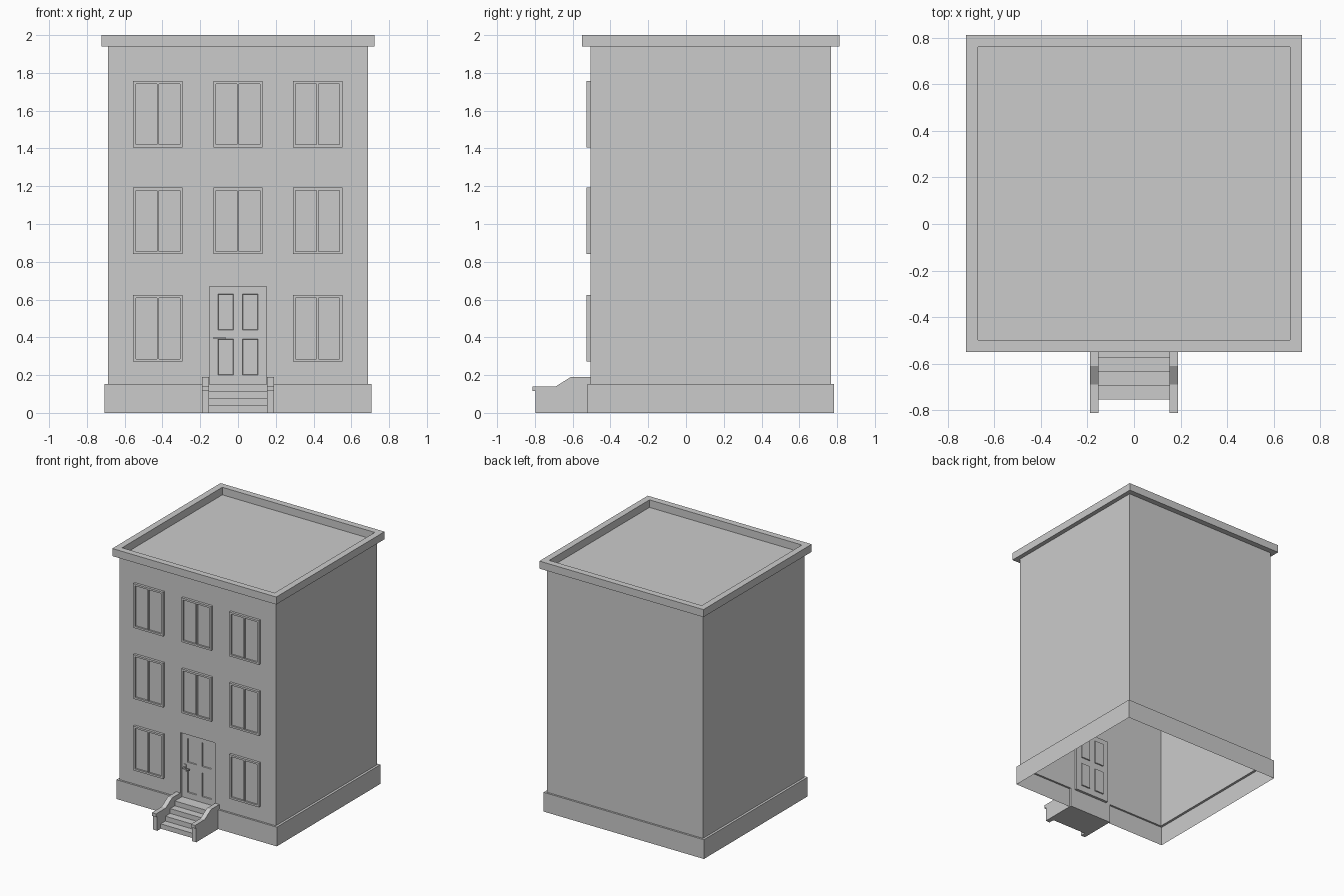
import bpy
import bmesh
from mathutils import Matrix, Vector

old = bpy.data.objects.get("Cube")
if old:
    bpy.data.objects.remove(old, do_unlink=True)

CENTRE_Y = 0.131
WALL = (0.687, 0.637)
PLINTH = (0.706, 0.652)
RIM_OUT = (0.722, 0.681)
RIM_IN = (0.671, 0.63)
FLOOR, EAVES, TOP = 0.153, 1.94, 2.0
FRONT = CENTRE_Y - WALL[1]

stone = bpy.data.materials.new("plain grey")
stone.use_nodes = True
GREY = (0.6, 0.6, 0.6, 1)
stone.diffuse_color = GREY
stone.node_tree.nodes["Principled BSDF"].inputs["Base Color"].default_value = GREY


def finish(name, bm):
    mesh = bpy.data.meshes.new(name)
    bm.to_mesh(mesh)
    bm.free()
    mesh.materials.append(stone)
    obj = bpy.data.objects.new(name, mesh)
    bpy.context.collection.objects.link(obj)
    return obj


def rect_shell(name, rings, cap=False):
    """Skin a stack of rectangles given as (half size, z)."""
    bm = bmesh.new()
    loops = []
    for (hx, hy), z in rings:
        loops.append([bm.verts.new((sx * hx, CENTRE_Y + sy * hy, z))
                      for sx, sy in ((-1, -1), (1, -1), (1, 1), (-1, 1))])
    for a, b in zip(loops, loops[1:]):
        for i in range(4):
            j = (i + 1) % 4
            bm.faces.new((a[i], a[j], b[j], b[i]))
    if cap:
        bm.faces.new(loops[-1])
    return finish(name, bm)


def panelled(name, xs, zs, y, border, depth, slope, at=(0, 0)):
    """Sheet facing the front; odd cells are sunk, the border is extruded in y."""
    bm = bmesh.new()
    grid = [[bm.verts.new((at[0] + x, y, at[1] + z)) for z in zs] for x in xs]
    sunk = []
    for i in range(len(xs) - 1):
        for j in range(len(zs) - 1):
            f = bm.faces.new((grid[i][j], grid[i + 1][j],
                              grid[i + 1][j + 1], grid[i][j + 1]))
            if i % 2 and j % 2:
                sunk.append(f)
    bm.normal_update()
    rim = [e for e in bm.edges if e.is_boundary]
    new = bmesh.ops.extrude_edge_only(bm, edges=rim)["geom"]
    for v in new:
        if isinstance(v, bmesh.types.BMVert):
            v.co.y += border
    bmesh.ops.inset_individual(bm, faces=sunk, thickness=slope, depth=-depth)
    bmesh.ops.recalc_face_normals(bm, faces=bm.faces)
    if sunk[0].normal.y > 0:
        bmesh.ops.reverse_faces(bm, faces=bm.faces)
    return finish(name, bm)


def prism(name, outline, x0, x1):
    """Extrude a (y, z) outline from x0 to x1."""
    bm = bmesh.new()
    face = bm.faces.new([bm.verts.new((x0, y, z)) for y, z in outline])
    new = bmesh.ops.extrude_face_region(bm, geom=[face])["geom"]
    for v in new:
        if isinstance(v, bmesh.types.BMVert):
            v.co.x = x1
    bmesh.ops.recalc_face_normals(bm, faces=bm.faces)
    return finish(name, bm)


def box(name, lo, hi):
    bm = bmesh.new()
    lo, hi = Vector(lo), Vector(hi)
    bmesh.ops.create_cube(bm, size=1, matrix=Matrix.Translation((lo + hi) / 2)
                          @ Matrix.Diagonal((*(hi - lo), 1)))
    return finish(name, bm)


# Plinth and cornice with sunken roof
rect_shell("plinth", [(PLINTH, 0), (PLINTH, FLOOR), (WALL, FLOOR)])
rect_shell("cornice_and_roof", [(WALL, EAVES), (RIM_OUT, EAVES), (RIM_OUT, TOP),
                                (RIM_IN, TOP), (RIM_IN, EAVES)], cap=True)

# Walls, with a doorway left open in the front
DOOR_X, DOOR_TOP = 0.152, 0.67
hx, back = WALL[0], CENTRE_Y + WALL[1]
bm = bmesh.new()
bm.faces.new([bm.verts.new((x, FRONT, z)) for x, z in (
    (-hx, FLOOR), (-DOOR_X, FLOOR), (-DOOR_X, DOOR_TOP), (DOOR_X, DOOR_TOP),
    (DOOR_X, FLOOR), (hx, FLOOR), (hx, EAVES), (-hx, EAVES))])
corners = [(hx, FRONT), (hx, back), (-hx, back), (-hx, FRONT)]
for a, b in zip(corners, corners[1:]):
    bm.faces.new([bm.verts.new((*p, z)) for p, z in (
        (a, FLOOR), (b, FLOOR), (b, EAVES), (a, EAVES))])
bmesh.ops.remove_doubles(bm, verts=bm.verts, dist=0.0001)
finish("walls", bm)

# Recessed door with four panels
DOOR_Y = FRONT + 0.02
panelled("door", [-DOOR_X, -0.105, -0.025, 0.025, 0.105, DOOR_X],
         [FLOOR, 0.2, 0.39, 0.44, 0.63, DOOR_TOP],
         DOOR_Y, FRONT - DOOR_Y, 0.008, 0.003)

# Door handle
box("handle_plate", (-0.135, DOOR_Y - 0.005, 0.363), (-0.113, DOOR_Y, 0.42))
box("handle_stem", (-0.129, DOOR_Y - 0.025, 0.392), (-0.119, DOOR_Y, 0.402))
box("handle_lever", (-0.129, DOOR_Y - 0.03, 0.392), (-0.065, DOOR_Y - 0.022, 0.402))

# Windows in three columns and rows, the doorway taking one place
for col, x in (("right", -0.424), ("middle", 0), ("left", 0.421)):
    for row, z in (("ground", 0.447), ("first", 1.016), ("second", 1.581)):
        if (col, row) == ("middle", "ground"):
            continue
        panelled(f"window_{row}_{col}", [-0.131, -0.116, -0.005, 0.005, 0.116, 0.131],
                 [-0.176, -0.161, 0.161, 0.176], FRONT - 0.02, 0.02, 0.014, 0, (x, z))

# Entrance steps
outline = [(FRONT, 0)]
for i in range(4):
    y = -0.753 + i * 0.059
    outline += [(y, i * FLOOR / 4), (y, (i + 1) * FLOOR / 4)]
outline.append((FRONT, FLOOR))
prism("steps", outline, -0.153, 0.153)

# Side walls of the steps, with an overhanging front lip
cheek = [(FRONT, 0), (-0.797, 0), (-0.797, 0.115), (-0.812, 0.115),
         (-0.812, 0.14), (-0.69, 0.14), (-0.61, 0.19), (FRONT, 0.19)]
for side, s in (("left", 1), ("right", -1)):
    prism(f"step_wall_{side}", cheek, s * 0.153, s * 0.19)
